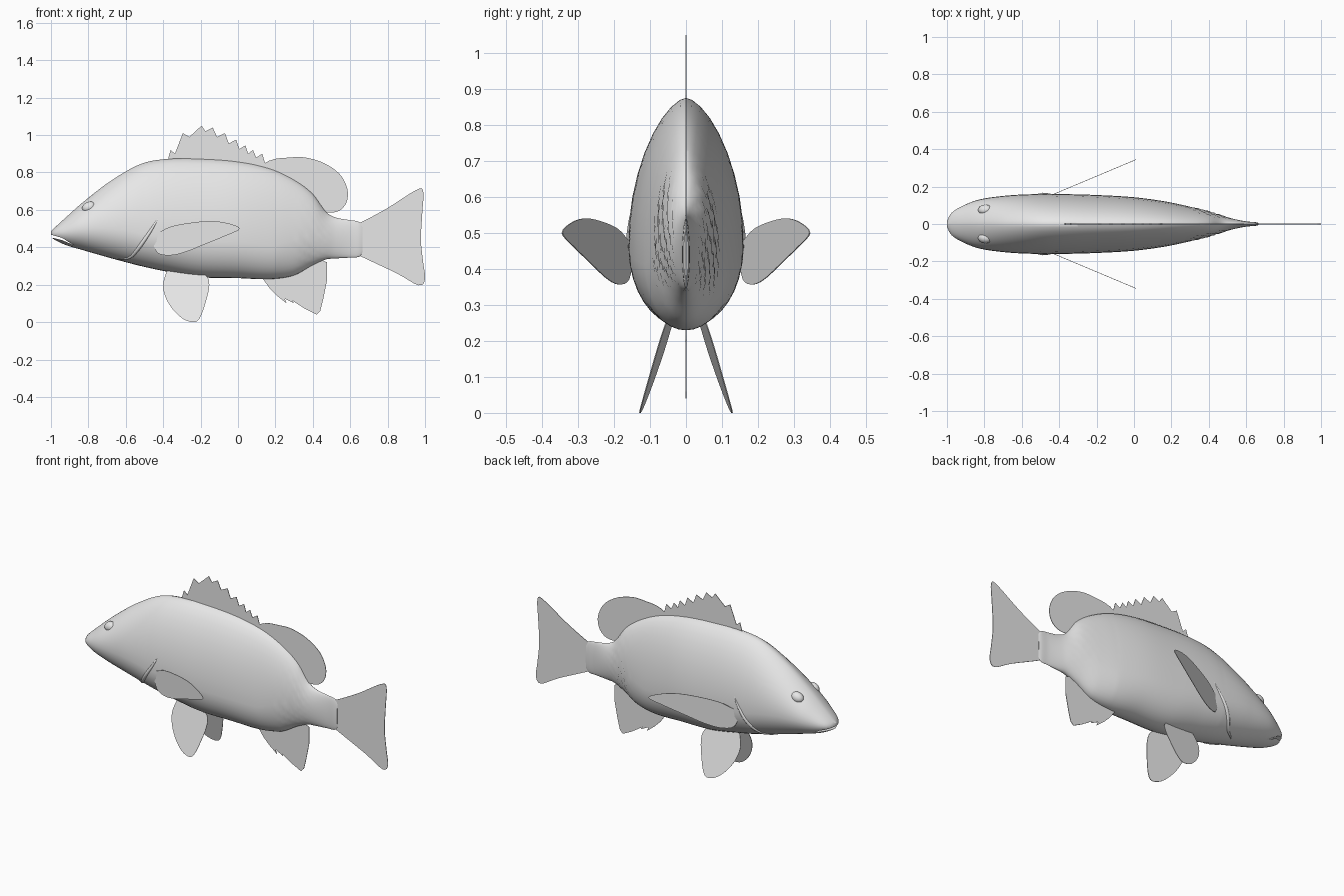
import bpy, bmesh, math
from mathutils import Vector

old = bpy.data.objects.get("Cube")
if old:
    bpy.data.objects.remove(old, do_unlink=True)

grey = bpy.data.materials.new("pale_grey")
grey.use_nodes = True
grey.diffuse_color = (.8, .8, .8, 1)
grey.node_tree.nodes["Principled BSDF"].inputs["Base Color"].default_value = (.8, .8, .8, 1)


def activate(obj):
    bpy.ops.object.select_all(action='DESELECT')
    obj.select_set(True)
    bpy.context.view_layer.objects.active = obj


def finish(name, bm, smooth=None):
    bmesh.ops.recalc_face_normals(bm, faces=bm.faces[:])
    mesh = bpy.data.meshes.new(name)
    bm.to_mesh(mesh)
    bm.free()
    mesh.materials.append(grey)
    obj = bpy.data.objects.new(name, mesh)
    bpy.context.collection.objects.link(obj)
    if smooth:
        activate(obj)
        bpy.ops.object.shade_smooth_by_angle(angle=math.radians(smooth))
    return obj


# Body profile: x, top, bottom, half width
PROFILE = [
    (-1, .485, .455, .015), (-.98, .505, .44, .055), (-.92, .56, .412, .095),
    (-.83, .64, .385, .13), (-.68, .755, .342, .152), (-.52, .845, .3, .16),
    (-.38, .872, .27, .16), (-.2, .872, .24, .155), (0, .857, .235, .143),
    (.17, .82, .23, .12), (.3, .76, .25, .092), (.4, .685, .305, .066),
    (.47, .59, .335, .045), (.52, .56, .34, .03), (.6, .545, .345, .014),
    (.65, .535, .35, .01), (.665, .51, .37, .006)]


def slope(i, k):
    a, b = PROFILE[max(i - 1, 0)], PROFILE[min(i + 1, len(PROFILE) - 1)]
    return (b[k] - a[k]) / (b[0] - a[0])


def section(x):
    """Top, bottom, half width and height of the widest point at x."""
    i = 0
    while i < len(PROFILE) - 2 and x > PROFILE[i + 1][0]:
        i += 1
    p, q = PROFILE[i], PROFILE[i + 1]
    h = q[0] - p[0]
    t = (x - p[0]) / h
    out = []
    for k in (1, 2, 3):
        out.append((2*t**3 - 3*t*t + 1) * p[k] + (t**3 - 2*t*t + t) * h * slope(i, k)
                   + (3*t*t - 2*t**3) * q[k] + (t**3 - t*t) * h * slope(i + 1, k))
    top, bottom, width = out
    rise = .31 + .4 * max(0, -.5 - x) + .6 * min(max(0, x - .2), .3)
    return top, bottom, max(width, .004), bottom + rise * (top - bottom)


def side_y(x, z):
    """Half width of the body surface at x and z."""
    top, bottom, width, mid = section(x)
    t = (z - mid) / ((top - mid) if z > mid else (mid - bottom))
    return width * max(0, 1 - t * t) ** (.625 if z > mid else .5)


# Body, with rows of raised scales ahead of the tail root
SIDES, RINGS = 36, 140
bm = bmesh.new()
rings = []
for r in range(RINGS + 1):
    x = -1 + 1.665 * r / RINGS
    top, bottom, width, mid = section(x)
    ring = []
    for j in range(SIDES):
        a = math.tau * j / SIDES
        c, s = math.cos(a), math.sin(a)
        y = width * math.copysign(abs(c) ** (1.25 if s > 0 else 1), c)
        z = mid + s * ((top - mid) if s > 0 else (mid - bottom))
        patch = max(0, 1 - ((x - .4) / .12) ** 2) * max(0, 1 - s * s)
        y += math.copysign(.005, c) * patch * math.sin(math.tau * (x / .055 + .5 * (j % 2)))
        ring.append(bm.verts.new((x, y, z)))
    rings.append(ring)
for a, b in zip(rings, rings[1:]):
    for j in range(SIDES):
        k = (j + 1) % SIDES
        bm.faces.new((a[j], a[k], b[k], b[j]))
bm.faces.new(rings[0])
bm.faces.new(rings[-1])
body = finish("body", bm)


def rounded(points, steps=4):
    """Open Catmull-Rom curve through the points."""
    pts = [Vector(p) for p in points]
    ext = [pts[0]] + pts + [pts[-1]]
    out = []
    for a, b, c, d in zip(ext, ext[1:], ext[2:], ext[3:]):
        for i in range(steps):
            t = i / steps
            out.append(b + (c - a) * t / 2 + (2*a - 5*b + 4*c - d) * t*t / 2
                       + (3*b - a - 3*c + d) * t**3 / 2)
    return out + [pts[-1]]


def plate(name, outline, place=lambda x, z: 0, thick=.003):
    """Thin sheet from an x-z outline, with y given by a rule."""
    bm = bmesh.new()
    near, far = [[bm.verts.new((x, place(x, z) + d, z)) for x, z in outline]
                 for d in (-thick / 2, thick / 2)]
    bm.faces.new(near)
    bm.faces.new(far[::-1])
    for i in range(len(outline)):
        bm.faces.new((near[i - 1], near[i], far[i], far[i - 1]))
    return finish(name, bm)


# Mouth slit
slit = [(-1.03, .476), (-.94, .45), (-.88, .412), (-.94, .438), (-1.03, .46)]
cutter = plate("mouth_cutter", slit, thick=.5)
cutter.hide_render = True
cut = body.modifiers.new("mouth", 'BOOLEAN')
cut.operation, cut.solver, cut.object = 'DIFFERENCE', 'EXACT', cutter
activate(body)
bpy.ops.object.modifier_apply(modifier=cut.name)
bpy.data.objects.remove(cutter, do_unlink=True)
activate(body)
bpy.ops.object.shade_smooth_by_angle(angle=math.radians(40))

# Spiny front dorsal fin: each spine tip is followed by a notch
tips = [(-.36, .92), (-.295, 1.01), (-.195, 1.05), (-.135, 1.04), (-.07, 1.01),
        (-.01, .975), (.04, .945), (.08, .92), (.13, .9), (.17, .87)]
spines = [(-.375, .8), (-.372, .88)]
for (x, z), (u, w) in zip(tips, tips[1:]):
    spines += [(x, z), (x + .35 * (u - x), min(z, w) - .02)]
spines += [(.17, .865), (.2, .78)]
plate("spiny_dorsal_fin", spines)

# Soft rear dorsal fin
plate("soft_dorsal_fin", rounded([
    (.15, .78), (.17, .862), (.28, .88), (.36, .88), (.46, .85), (.545, .79),
    (.585, .71), (.58, .64), (.54, .595), (.48, .585), (.42, .6)]))

# Tail fin
plate("tail_fin", rounded([
    (.63, .53), (.66, .535), (.8, .61), (.95, .705), (.99, .7), (.985, .58),
    (.978, .44), (.99, .32), (1, .23), (.965, .197), (.85, .26), (.66, .35), (.63, .37)]))

# Anal fin with a ragged front edge
plate("anal_fin", [
    (.12, .25), (.17, .18), (.21, .14), (.26, .1), (.25, .125), (.3, .1), (.29, .115),
    (.36, .07), (.42, .04), (.44, .06), (.455, .12), (.475, .22), (.475, .32),
    (.44, .335), (.3, .3)])

pelvic = rounded([
    (-.37, .3), (-.4, .21), (-.39, .14), (-.35, .07), (-.29, .015), (-.23, 0),
    (-.2, .03), (-.175, .1), (-.155, .18), (-.16, .235), (-.2, .27)])
pectoral = rounded([
    (-.46, .5), (-.44, .475), (-.36, .51), (-.26, .53), (-.15, .54), (-.06, .53),
    (.01, .5), (-.07, .46), (-.18, .415), (-.28, .375), (-.36, .357), (-.43, .37), (-.46, .44)])
gill_line = [(-.43, .55), (-.46, .5), (-.5, .44), (-.54, .385), (-.58, .345), (-.64, .337)]

# Paired parts
for side, label in ((1, "left"), (-1, "right")):
    # the fish faces -x, so each pair is mirrored across y
    plate(label + "_pelvic_fin", pelvic,
          lambda x, z: side * (.05 + .31 * (.24 - z) + .08 * (x + .28)))
    plate(label + "_pectoral_fin", pectoral,
          lambda x, z: side * (.155 + .42 * (x + .44)))

    # Eye: a flattened ball leaning along the brow
    bm = bmesh.new()
    bmesh.ops.create_uvsphere(bm, u_segments=20, v_segments=12, radius=1)
    bmesh.ops.scale(bm, vec=(.038, .026, .029), verts=bm.verts)
    eye = finish(label + "_eye", bm, 60)
    eye.location = (-.797, side * .077, .615)
    eye.rotation_euler = (side * .5, -.35, side * .1)

    # Gill cover edge: a tapered ridge lying on the body
    curve = bpy.data.curves.new(label + "_gill_edge", 'CURVE')
    curve.dimensions = '3D'
    curve.bevel_depth = .011
    curve.bevel_resolution = 2
    path = rounded(gill_line)
    spline = curve.splines.new('POLY')
    spline.points.add(len(path) - 1)
    for i, (p, (x, z)) in enumerate(zip(spline.points, path)):
        p.co = (x, side * (side_y(x, z) - .003), z, 1)
        p.radius = .25 + .75 * math.sin(math.pi * i / (len(path) - 1))
    curve.materials.append(grey)
    gill = bpy.data.objects.new(label + "_gill_edge", curve)
    bpy.context.collection.objects.link(gill)
    activate(gill)
    bpy.ops.object.convert(target='MESH')
    bpy.ops.object.shade_smooth_by_angle(angle=math.radians(60))
